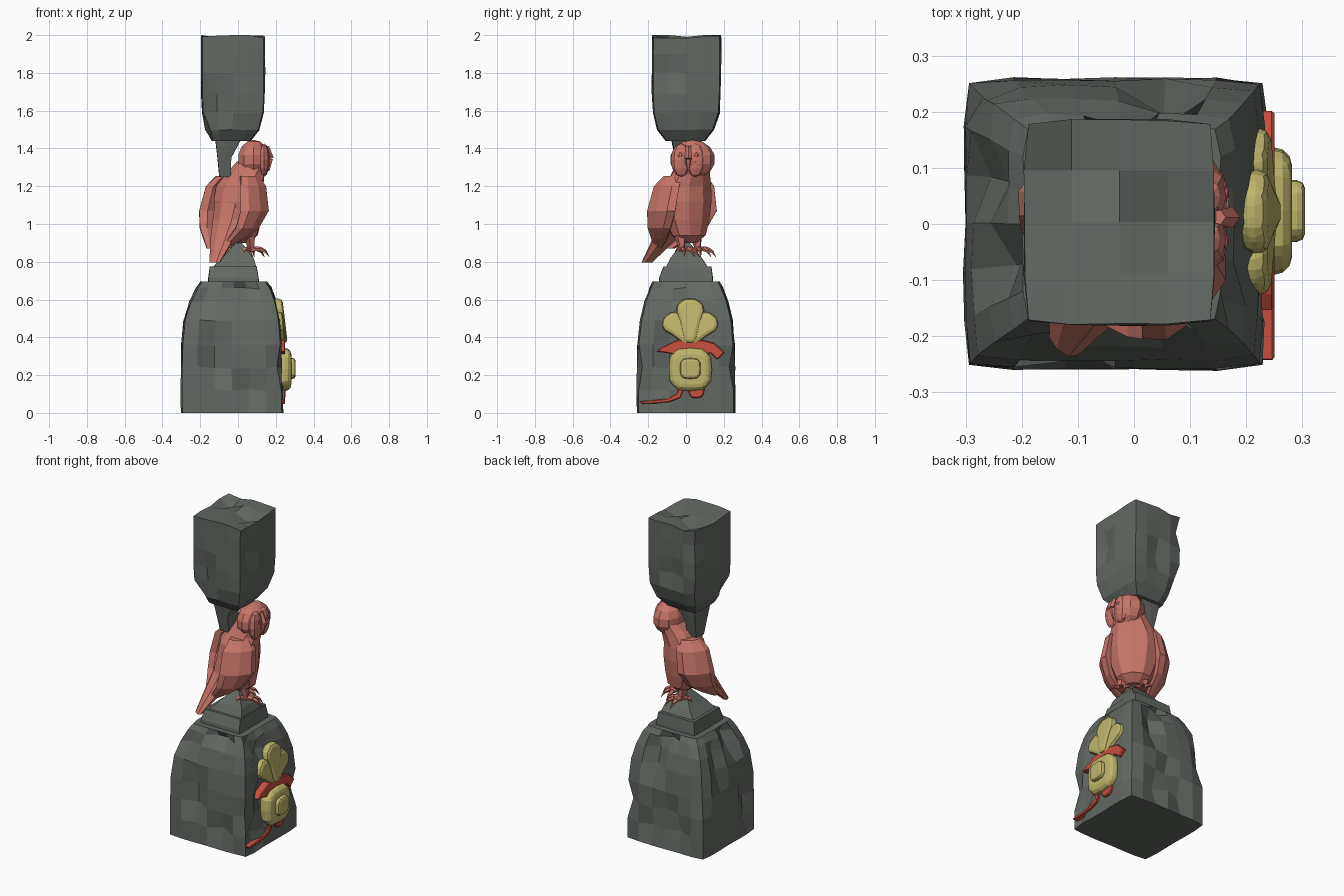
import bpy, bmesh, math, random
from mathutils import Vector, Matrix

if "Cube" in bpy.data.objects:
    bpy.data.objects.remove(bpy.data.objects["Cube"])

random.seed(11)


def material(name, r, g, b):
    m = bpy.data.materials.new(name)
    m.diffuse_color = (r, g, b, 1)
    m.use_nodes = True
    m.node_tree.nodes["Principled BSDF"].inputs["Base Color"].default_value = m.diffuse_color
    return m


STONE = material("stone", .125, .14, .125)
CLAY = material("clay", .58, .18, .14)
GOLD = material("gold", .52, .47, .15)
RED = material("red", .60, .08, .05)


def finish(name, bm, mat):
    bmesh.ops.recalc_face_normals(bm, faces=bm.faces)
    me = bpy.data.meshes.new(name)
    bm.to_mesh(me)
    bm.free()
    me.materials.append(mat)
    ob = bpy.data.objects.new(name, me)
    bpy.context.collection.objects.link(ob)
    return ob


def stone(name, rings, n, chip=0.0, rough_top=0.0):
    """Stacked rectangles (x0, x1, y0, y1, z) with n faces per side and chipped spots."""
    bm, grid, m = bmesh.new(), {}, len(rings) - 1
    for k, (x0, x1, y0, y1, z) in enumerate(rings):
        for i in range(n + 1):
            for j in range(n + 1):
                sx, sy = i in (0, n), j in (0, n)
                if not (sx or sy or k in (0, m)):
                    continue
                p = Vector((x0 + (x1 - x0) * i / n, y0 + (y1 - y0) * j / n, z))
                if sx or sy:
                    corner = sx and sy
                    d = chip * (.2 if corner else random.uniform(0, .1))
                    if 0 < k < m and random.random() < .15:
                        d = chip * random.uniform(.5, .7) if corner else chip * random.uniform(.6, 1)
                    if sx:
                        p.x += d if i == 0 else -d
                    if sy:
                        p.y += d if j == 0 else -d
                    if 0 < k < m:
                        p.z += random.uniform(-.12, .12) * chip
                if k == m:
                    amount = .35 if sx or sy else 1
                    p.z -= rough_top * amount * random.choice((0, .2, .5, 1))
                grid[i, j, k] = bm.verts.new(p)

    def quad(*keys):
        bm.faces.new([grid[q] for q in keys])
    for a in range(n):
        for k in range(m):
            for e in (0, n):
                quad((a, e, k), (a + 1, e, k), (a + 1, e, k + 1), (a, e, k + 1))
                quad((e, a, k), (e, a + 1, k), (e, a + 1, k + 1), (e, a, k + 1))
        for b in range(n):
            for k in (0, m):
                quad((a, b, k), (a + 1, b, k), (a + 1, b + 1, k), (a, b + 1, k))
    return finish(name, bm, STONE)


def loft(name, sections, sides=10, mirror=1, turn=45):
    """Ellipse sections (forward, side, z, forward radius, side radius), turned about z."""
    bm, loops = bmesh.new(), []
    for f, s, z, rf, rs in sections:
        loops.append([bm.verts.new((f + rf * math.cos(t), mirror * (s + rs * math.sin(t)), z))
                      for t in (2 * math.pi * q / sides for q in range(sides))])
    for a, b in zip(loops, loops[1:]):
        for q in range(sides):
            r = (q + 1) % sides
            bm.faces.new((a[q], a[r], b[r], b[q]))
    bm.faces.new(loops[0])
    bm.faces.new(loops[-1])
    bm.transform(Matrix.Rotation(math.radians(turn), 4, 'Z'))
    return finish(name, bm, CLAY)


def ball(name, centre, scale, u=10, v=7):
    bm = bmesh.new()
    bmesh.ops.create_uvsphere(bm, u_segments=u, v_segments=v, radius=1)
    bm.transform(Matrix.Translation(centre) @ Matrix.Diagonal((*scale, 1)))
    return finish(name, bm, CLAY)


def limbs(name, pieces, turn=45):
    """Tapered five-sided rods (start, end, start radius, end radius)."""
    bm = bmesh.new()
    for a, b, r0, r1 in pieces:
        a, b = Vector(a), Vector(b)
        rot = (b - a).to_track_quat('Z', 'Y').to_matrix().to_4x4()
        bmesh.ops.create_cone(bm, cap_ends=True, segments=5, radius1=r0, radius2=r1, depth=(b - a).length,
                              matrix=Matrix.Translation((a + b) / 2) @ rot)
    bm.transform(Matrix.Rotation(math.radians(turn), 4, 'Z'))
    return finish(name, bm, CLAY)


def plate(name, outline, x0, x1, mat, bevel, lean=0, segs=2):
    """Outline in (y, z) on the right-hand face, thick from x0 to x1, leaning back with height."""
    bm = bmesh.new()
    f = bm.faces.new([bm.verts.new((x0, y, z)) for y, z in outline])
    ext = bmesh.ops.extrude_face_region(bm, geom=[f])['geom']
    bmesh.ops.translate(bm, vec=(x1 - x0, 0, 0), verts=[g for g in ext if isinstance(g, bmesh.types.BMVert)])
    for v in bm.verts:
        v.co.x -= lean * (v.co.z - .38)
    ob = finish(name, bm, mat)
    mod = ob.modifiers.new("rounding", 'BEVEL')
    mod.width, mod.segments = bevel, segs
    return ob


def rounded_square(cy, cz, h, power=.5, n=16):
    pts = []
    for q in range(n):
        c, s = math.cos(2 * math.pi * q / n), math.sin(2 * math.pi * q / n)
        pts.append((cy + h * math.copysign(abs(c) ** power, c), cz + h * math.copysign(abs(s) ** power, s)))
    return pts


# Lower stone, its step and its small peak
stone("base_stone", [(-.305, .24, -.262, .262, 0), (-.305, .24, -.262, .262, .12), (-.305, .238, -.262, .262, .24),
                     (-.303, .235, -.26, .26, .36), (-.29, .225, -.245, .248, .49), (-.26, .205, -.222, .225, .59),
                     (-.225, .18, -.198, .198, .66), (-.2, .155, -.18, .18, .695)], 6, .055)
stone("base_step", [(-.16, .115, -.145, .145, .67), (-.158, .11, -.143, .143, .715), (-.15, .1, -.12, .135, .775)], 2, .01)
stone("base_peak", [(-.14, .1, -.11, .12, .765), (-.085, .085, -.085, .085, .82), (-.015, .02, -.02, .02, .9)], 2, .01)

# Upper stone and the wedge beneath it
stone("neck_stone", [(-.1, -.035, -.04, .04, 1.25), (-.11, -.03, -.06, .065, 1.35), (-.125, .035, -.085, .09, 1.48)], 2, .01)
stone("top_stone", [(-.14, .07, -.11, .105, 1.44), (-.175, .115, -.155, .15, 1.5), (-.193, .14, -.178, .18, 1.59),
                    (-.197, .145, -.182, .185, 1.69), (-.197, .145, -.182, .187, 1.8), (-.197, .145, -.182, .187, 1.9),
                    (-.197, .145, -.18, .187, 2.0)], 4, .045, .045)

# Bird body, tail and wings
loft("bird_body", [(.02, 0, .9, .035, .05), (.02, 0, .94, .085, .1), (.005, 0, 1.02, .115, .13), (.005, 0, 1.12, .125, .145),
                   (.012, 0, 1.2, .115, .142), (.045, -.01, 1.265, .095, .115), (.085, -.03, 1.33, .085, .095)])
loft("bird_tail", [(-.03, 0, 1.12, .09, .11), (-.07, 0, 1.02, .07, .1), (-.145, -.025, .91, .05, .075),
                   (-.235, -.06, .795, .02, .035)], 8)
for side, m in (("left", 1), ("right", -1)):
    loft(side + "_wing", [(-.005, .09, 1.255, .06, .04), (-.015, .13, 1.2, .095, .04), (-.03, .155, 1.07, .105, .045),
                          (-.065, .135, .98, .085, .04), (-.11, .09, .92, .055, .03), (-.16, .05, .87, .02, .015)], 8, m)

# Bird head with flat face discs, eyes and beak, turned to the right-hand side
ball("bird_head", (.083, .035, 1.342), (.088, .119, .104))
for side, m in (("left", 1), ("right", -1)):
    ball(side + "_face_disc", (.138, .012 + m * .038, 1.338), (.03, .055, .088), 8, 6)
    ball(side + "_eye", (.162, .012 + m * .042, 1.365), (.008, .014, .014), 6, 4)
limbs("beak", [((.15, .012, 1.41), (.17, .012, 1.345), .014, .02), ((.17, .012, 1.345), (.163, .012, 1.28), .018, .004)], 0)

# Legs and clawed feet
for side, s in (("left", .055), ("right", -.065)):
    foot = (.035, s, .865)
    parts = [((.02, s, .95), foot, .035, .016)]
    for df, ds in ((.06, -.045), (.075, 0), (.06, .045), (-.05, .01)):
        knuckle = (foot[0] + df * .6, s + ds * .6, .868)
        tip = (foot[0] + df, s + ds, .855)
        claw = (foot[0] + df * 1.3, s + ds * 1.25, .825)
        parts += [(foot, knuckle, .013, .013), (knuckle, tip, .013, .009), (tip, claw, .008, .001)]
    limbs(side + "_foot", parts)

# Ornament: three petals, medallion and raised centre
petal = [(-.03, 0), (.03, 0), (.055, .11), (.074, .165), (.07, .205), (.03, .235), (-.03, .235), (-.07, .205),
         (-.074, .165), (-.055, .11)]
for label, angle, size, x in (("middle", 0, 1, .008), ("left", 40, .82, 0), ("right", -40, .82, 0)):
    c, s = math.cos(math.radians(angle)), math.sin(math.radians(angle))
    plate(label + "_petal", [(.022 + size * (u * c - v * s), .37 + size * (u * s + v * c)) for u, v in petal],
          .205 + x, .254 + x, GOLD, .02, .12)
plate("medallion", rounded_square(.023, .23, .114, .62), .2, .282, GOLD, .034, 0, 3)
plate("medallion_centre", rounded_square(.023, .235, .055, .55), .255, .305, GOLD, .018)

# Red band, hanging ribbon and tab
plate("red_band", [(-.157, .325), (-.125, .35), (-.05, .385), (.09, .385), (.15, .37), (.205, .318), (.165, .282),
                   (.13, .315), (.05, .3), (-.03, .3), (-.09, .315)], .2, .25, RED, .005, 0, 1)
plate("red_ribbon", [(-.03, .15), (-.05, .1), (-.1, .075), (-.17, .068), (-.245, .062), (-.235, .048), (-.16, .05),
                     (-.09, .057), (-.03, .08), (-.005, .14)], .21, .25, RED, .004, 0, 1)
plate("red_tab", [(.0, .15), (.02, .09), (.035, .078), (.08, .08), (.095, .1), (.1, .15)], .21, .252, RED, .006, 0, 1)
